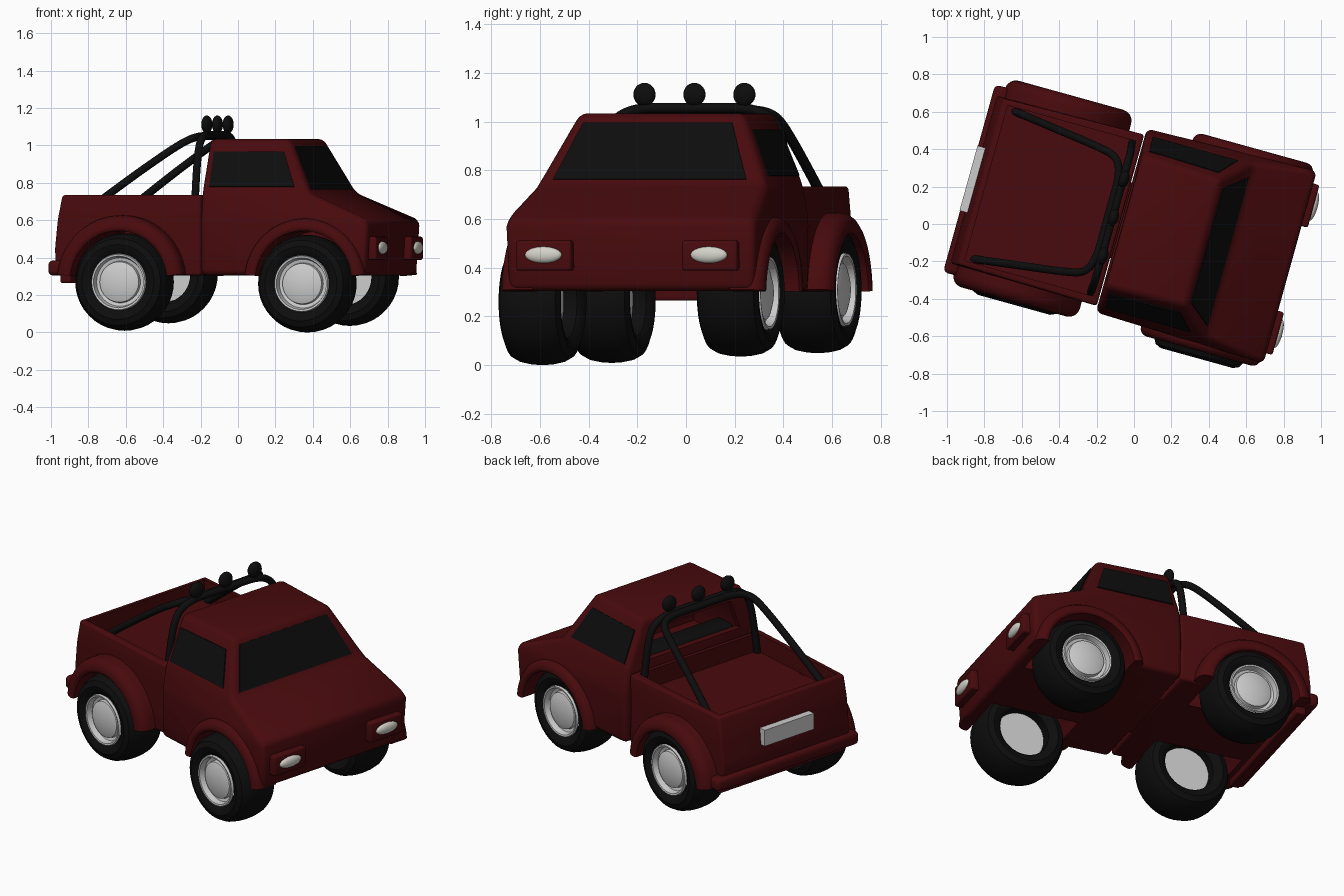
import bpy, bmesh
from math import radians, pi, cos, sin
from mathutils import Vector, Matrix

if "Cube" in bpy.data.objects:
    bpy.data.objects.remove(bpy.data.objects["Cube"])

# Truck is built nose towards +x, then every part is turned by YAW
YAW = radians(-15.5)


def material(name, rgb):
    m = bpy.data.materials.new(name)
    m.diffuse_color = (*rgb, 1)
    m.use_nodes = True
    m.node_tree.nodes["Principled BSDF"].inputs["Base Color"].default_value = m.diffuse_color
    return m


RED = material("red_paint", (0.065, 0.003, 0.004))
BLACK = material("black", (0.004, 0.004, 0.004))
LENS = material("lens", (0.65, 0.64, 0.58))


def make(name, bm, mat=None, bevel=0.0, cutters=(), angle=35):
    bmesh.ops.recalc_face_normals(bm, faces=bm.faces)
    if bevel:
        bmesh.ops.bevel(bm, geom=bm.edges[:], offset=bevel, segments=3,
                        profile=0.5, affect='EDGES', clamp_overlap=True)
    me = bpy.data.meshes.new(name)
    bm.to_mesh(me)
    bm.free()
    ob = bpy.data.objects.new(name, me)
    bpy.context.collection.objects.link(ob)
    ob.rotation_euler.z = YAW
    if mat:
        me.materials.append(mat)
    if cutters:
        for c in cutters:
            mod = ob.modifiers.new("cut", 'BOOLEAN')
            mod.operation, mod.object, mod.solver = 'DIFFERENCE', c, 'EXACT'
        bpy.context.view_layer.update()
        dg = bpy.context.evaluated_depsgraph_get()
        new = bpy.data.meshes.new_from_object(ob.evaluated_get(dg))
        ob.modifiers.clear()
        ob.data = new
    ob.data.polygons.foreach_set("use_smooth", [True] * len(ob.data.polygons))
    ob.data.set_sharp_from_angle(angle=radians(angle))
    return ob


def loft(rings):
    """Each ring: z, back x, front x, back half width, front half width."""
    bm = bmesh.new()
    loops = [[bm.verts.new(p) for p in ((a, -wa, z), (b, -wb, z), (b, wb, z), (a, wa, z))]
             for z, a, b, wa, wb in rings]
    for lo, hi in zip(loops, loops[1:]):
        for i in range(4):
            j = (i + 1) % 4
            bm.faces.new((lo[i], lo[j], hi[j], hi[i]))
    bm.faces.new(loops[0][::-1])
    bm.faces.new(loops[-1])
    return bm


def box(x0, x1, y0, y1, z0, z1):
    bm = bmesh.new()
    bmesh.ops.create_cube(bm, size=1)
    for v in bm.verts:
        v.co = ((x0 + x1) / 2 + v.co.x * (x1 - x0), (y0 + y1) / 2 + v.co.y * (y1 - y0),
                (z0 + z1) / 2 + v.co.z * (z1 - z0))
    return bm


def ball(c, s):
    bm = bmesh.new()
    bmesh.ops.create_uvsphere(bm, u_segments=24, v_segments=14, radius=1)
    bmesh.ops.transform(bm, verts=bm.verts, matrix=Matrix.Translation(c) @ Matrix.Diagonal((*s, 1)))
    return bm


def lathe(profile, centre, side, n=40):
    """Spin (radius, outward) points round the axle."""
    bm = bmesh.new()
    vs = [bm.verts.new((r, side * a, 0)) for r, a in profile]
    es = [bm.edges.new(p) for p in zip(vs, vs[1:])]
    bmesh.ops.spin(bm, geom=vs + es, cent=(0, 0, 0), axis=(0, 1, 0), angle=2 * pi, steps=n)
    bmesh.ops.remove_doubles(bm, verts=bm.verts, dist=1e-4)
    bmesh.ops.translate(bm, verts=bm.verts, vec=centre)
    return bm


def cutter(name, bm):
    ob = make(name, bm)
    ob.hide_render = True
    return ob


# Cutters: wheel wells, load bed, cabin
wells = {}
for x in (0.515, -0.503):
    wells[x] = [cutter("well_cutter", lathe([(0, -0.25), (0.27, -0.25), (0.27, 0.25), (0, 0.25)],
                                            (x, s * 0.47, 0.275), s)) for s in (1, -1)]
bed_cut = cutter("bed_cutter", box(-0.82, -0.11, -0.43, 0.43, 0.625, 0.9))
cab_cut = cutter("cabin_cutter", loft([(0.62, -0.03, 0.44, 0.44, 0.42), (0.75, -0.03, 0.44, 0.43, 0.42),
                                       (0.99, -0.03, 0.34, 0.33, 0.30)]))
win_cut = cutter("rear_window_cutter", loft([(0.78, -0.2, 0.05, 0.34, 0.34), (0.96, -0.2, 0.05, 0.28, 0.28)]))

# Cab with hood, and load bed
cab = [(0.305, -0.07, 0.85, 0.505, 0.525), (0.60, -0.07, 0.868, 0.51, 0.535),
       (0.745, -0.07, 0.53, 0.485, 0.487), (1.035, -0.055, 0.385, 0.365, 0.35)]
make("cab_and_hood", loft(cab), RED, 0.03, wells[0.515] + [cab_cut, win_cut])
make("load_bed", loft([(0.305, -0.885, -0.075, 0.465, 0.475), (0.45, -0.89, -0.075, 0.465, 0.475),
                       (0.60, -0.875, -0.075, 0.465, 0.475), (0.735, -0.85, -0.075, 0.46, 0.475)]),
     RED, 0.015, wells[-0.503] + [bed_cut])
make("chassis", box(-0.82, 0.78, -0.21, 0.21, 0.31, 0.4), RED, 0.01)
make("rear_valance", box(-0.86, -0.80, -0.46, 0.46, 0.265, 0.33), RED, 0.01)
make("rear_bumper", box(-0.915, -0.83, -0.52, 0.52, 0.305, 0.385), RED, 0.025)
make("rear_plate", box(-0.918, -0.87, -0.18, 0.18, 0.50, 0.60))
make("seat", box(0.0, 0.14, -0.36, 0.36, 0.6, 0.78), BLACK, 0.03)


# Windows laid on the cab faces
def window(name, corners, s0, s1, t0, t1):
    a, b, c, d = map(Vector, corners)
    n = (b - a).cross(d - a).normalized()
    bm = bmesh.new()
    pts = []
    for s, t in ((s0, t0), (s1, t0), (s1, t1), (s0, t1)):
        pts.append(a.lerp(b, s).lerp(d.lerp(c, s), t))
    outer = [bm.verts.new(p + n * 0.006) for p in pts]
    inner = [bm.verts.new(p - n * 0.01) for p in pts]
    bm.faces.new(outer)
    bm.faces.new(inner[::-1])
    for i in range(4):
        j = (i + 1) % 4
        bm.faces.new((outer[j], outer[i], inner[i], inner[j]))
    make(name, bm, BLACK)


(z0, a0, b0, wa0, wb0), (z1, a1, b1, wa1, wb1) = cab[2:]
window("windshield", ((b0, -wb0, z0), (b0, wb0, z0), (b1, wb1, z1), (b1, -wb1, z1)), 0.06, 0.92, 0.06, 0.86)
window("right_window", ((a0, -wa0, z0), (b0, -wb0, z0), (b1, -wb1, z1), (a1, -wa1, z1)), 0.07, 0.88, 0.11, 0.76)
window("left_window", ((b0, wb0, z0), (a0, wa0, z0), (a1, wa1, z1), (b1, wb1, z1)), 0.12, 0.93, 0.11, 0.76)


# Fender flares: arched bands around the wheels, rounded on the outer shoulder
def fender(name, x, s, r0, r1, y0, y1, soft):
    bm = bmesh.new()
    n = 28
    section = [(r0, y0), (r0, y1 - 0.01), (r0 + 0.012, y1)]
    for k in range(5):
        t = radians(90 - 22.5 * k)
        section.append((r1 - soft + soft * cos(t), y1 - soft + soft * sin(t)))
    section.append((r1, y0))
    rows = []
    for i in range(n + 1):
        t = radians(6 + 168 * i / n)
        rows.append([bm.verts.new((x + r * cos(t), s * y, 0.275 + r * sin(t))) for r, y in section])
    for p, q in zip(rows, rows[1:]):
        for i in range(len(section)):
            j = (i + 1) % len(section)
            bm.faces.new((p[i], p[j], q[j], q[i]))
    bm.faces.new(rows[0])
    bm.faces.new(rows[-1][::-1])
    make(name, bm, RED, angle=45)


for s, side in ((1, "left"), (-1, "right")):
    fender("front_fender_" + side, 0.515, s, 0.268, 0.335, 0.42, 0.562, 0.045)
    fender("rear_fender_" + side, -0.508, s, 0.268, 0.352, 0.42, 0.573, 0.06)
    # Headlights
    y = s * 0.353 - 0.006
    make("headlight_housing_" + side, box(0.82, 0.9, y - 0.118, y + 0.118, 0.388, 0.512), RED, 0.012)
    make("headlight_" + side, ball((0.9, y, 0.453), (0.022, 0.078, 0.034)), LENS)

# Wheels, each at its own suspension height
half = [(0.150, 0.105), (0.170, 0.125), (0.200, 0.132), (0.232, 0.118), (0.25, 0.085), (0.258, 0.045), (0.261, 0)]
tyre = half + [(r, -a) for r, a in half[-2::-1]] + [half[0]]
rim = [(0.152, 0.112), (0.148, 0.126), (0.138, 0.124), (0.130, 0.09), (0.112, 0.085), (0.108, 0.108),
       (0.07, 0.122), (0, 0.126)]
for name, x, y, z in (("front_right", 0.515, -0.469, 0.261), ("front_left", 0.515, 0.376, 0.296),
                      ("rear_right", -0.503, -0.456, 0.270), ("rear_left", -0.503, 0.422, 0.310)):
    s = 1 if y > 0 else -1
    make("tyre_" + name, lathe(tyre, (x, y, z), s), BLACK)
    make("rim_" + name, lathe(rim, (x, y, z), s))
    make("inner_hub_" + name, lathe([(0.151, -0.03), (0.145, -0.05), (0, -0.05)], (x, y, z), s))


# Roll bar tubes
def tube(name, pts, radius):
    full = pts + [(x, -y, z) for x, y, z in pts[::-1]]
    cu = bpy.data.curves.new(name, 'CURVE')
    cu.dimensions = '3D'
    cu.bevel_depth, cu.bevel_resolution, cu.use_fill_caps = radius, 3, True
    sp = cu.splines.new('NURBS')
    sp.points.add(len(full) - 1)
    for p, co in zip(sp.points, full):
        p.co = (*co, 1)
    sp.use_endpoint_u, sp.order_u, sp.resolution_u = True, 3, 6
    cu.materials.append(BLACK)
    ob = bpy.data.objects.new(name, cu)
    ob.rotation_euler.z = YAW
    bpy.context.collection.objects.link(ob)


tube("roll_hoop", [(-0.125, 0.42, 0.61), (-0.125, 0.40, 0.78), (-0.12, 0.37, 0.95), (-0.12, 0.33, 1.02),
                   (-0.12, 0.24, 1.057), (-0.12, 0.1, 1.057)], 0.021)
tube("rear_stay", [(-0.78, 0.41, 0.61), (-0.55, 0.38, 0.785), (-0.28, 0.345, 0.975), (-0.18, 0.32, 1.035),
                   (-0.145, 0.23, 1.05), (-0.145, 0.1, 1.05)], 0.021)

# Spotlights on the roll bar
for i in (-1, 0, 1):
    make("spotlight", ball((-0.115, i * 0.213 + 0.004, 1.112), (0.028, 0.047, 0.048)), BLACK)

# Remove the cutters
for ob in [o for o in bpy.data.objects if "cutter" in o.name]:
    bpy.data.objects.remove(ob)
